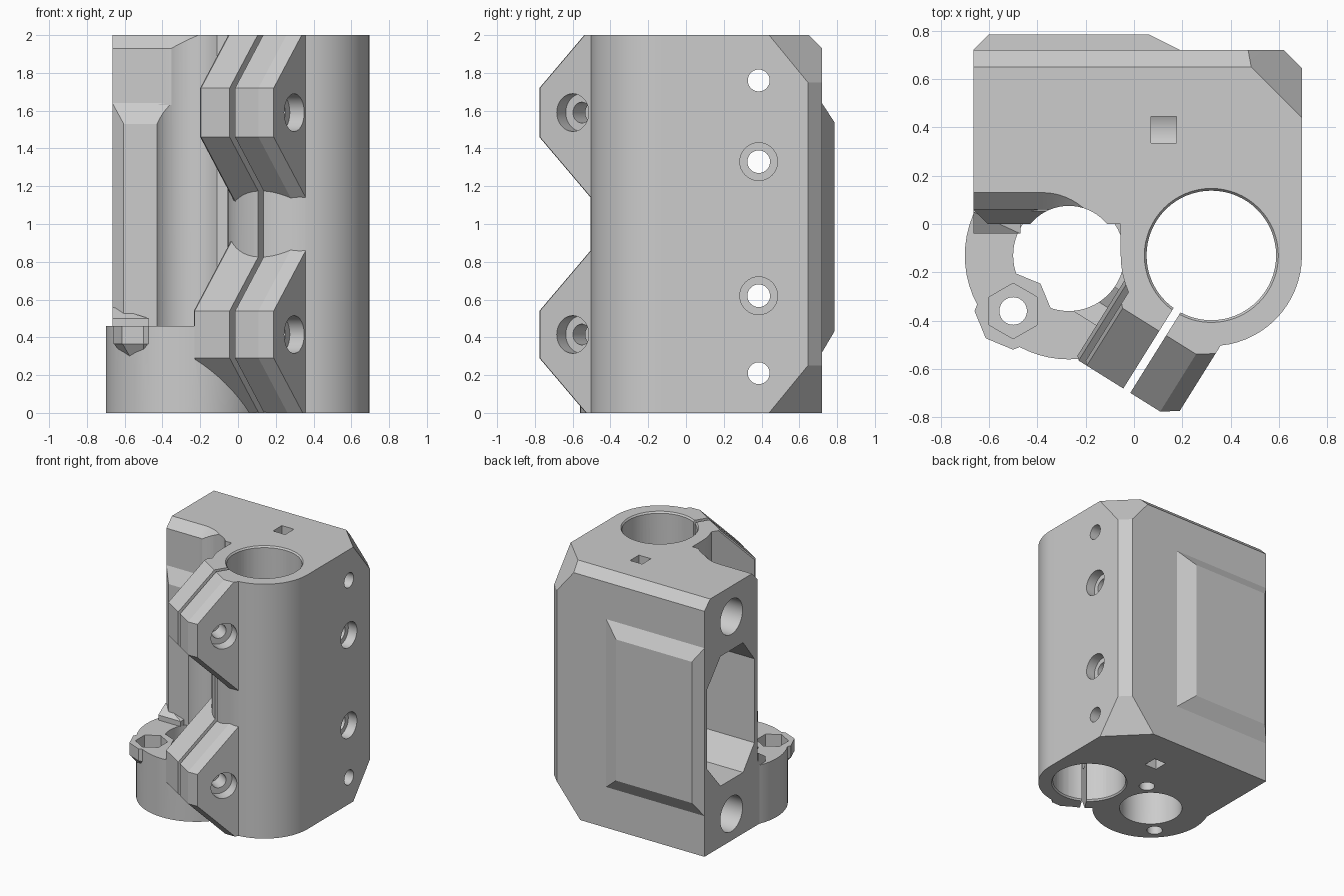
import bpy, bmesh, math
from mathutils import Vector

cube = bpy.data.objects.get("Cube")
if cube:
    bpy.data.objects.remove(cube, do_unlink=True)

grey = bpy.data.materials.new("plain grey")
grey.use_nodes = True
COLOUR = (0.604, 0.604, 0.604, 1)
grey.diffuse_color = COLOUR
grey.node_tree.nodes["Principled BSDF"].inputs["Base Color"].default_value = COLOUR


def to_object(name, bm):
    bmesh.ops.recalc_face_normals(bm, faces=bm.faces)
    if bm.calc_volume(signed=True) < 0:
        bmesh.ops.reverse_faces(bm, faces=bm.faces)
    mesh = bpy.data.meshes.new(name)
    bm.to_mesh(mesh)
    bm.free()
    mesh.materials.append(grey)
    ob = bpy.data.objects.new(name, mesh)
    bpy.context.collection.objects.link(ob)
    return ob


def hull(name, points):
    """Convex solid around a handful of points."""
    bm = bmesh.new()
    for p in points:
        bm.verts.new(p)
    bmesh.ops.remove_doubles(bm, verts=bm.verts, dist=0.0005)
    bmesh.ops.convex_hull(bm, input=bm.verts)
    loose = [v for v in bm.verts if not v.link_faces]
    bmesh.ops.delete(bm, geom=loose, context="VERTS")
    return to_object(name, bm)


def box(name, x, y, z):
    return hull(name, [(a, b, c) for a in x for b in y for c in z])


def prism(name, outline, z):
    return hull(name, [(x, y, h) for x, y in outline for h in z])


def side_prism(name, outline, x):
    return hull(name, [(h, y, z) for y, z in outline for h in x])


def tube(name, start, end, r1, r2=None, sides=64):
    """Cylinder or cone between two points."""
    start, end = Vector(start), Vector(end)
    axis = end - start
    bm = bmesh.new()
    bmesh.ops.create_cone(bm, cap_ends=True, segments=sides, radius1=r1,
                          radius2=r1 if r2 is None else r2, depth=axis.length)
    bm.transform(axis.to_track_quat("Z", "Y").to_matrix().to_4x4())
    bmesh.ops.translate(bm, verts=bm.verts, vec=(start + end) / 2)
    return to_object(name, bm)


def volume(mesh):
    bm = bmesh.new()
    bm.from_mesh(mesh)
    result = bm.calc_volume(signed=True)
    bm.free()
    return result


def combine(other, mode, sign):
    """Boolean that accepts only a result with a plausible change of volume."""
    before, limit = volume(body.data), volume(other.data) + 0.0005
    for solver in ("MANIFOLD", "EXACT", "FLOAT"):
        mod = body.modifiers.new(other.name, "BOOLEAN")
        mod.operation, mod.solver, mod.object = mode, solver, other
        bpy.context.view_layer.update()
        graph = bpy.context.evaluated_depsgraph_get()
        mesh = bpy.data.meshes.new_from_object(body.evaluated_get(graph))
        body.modifiers.remove(mod)
        if 1e-7 < sign * (volume(mesh) - before) < limit:
            body.data = mesh
            break
    bpy.data.objects.remove(other, do_unlink=True)


def add(ob):
    combine(ob, "UNION", 1)


def cut(ob):
    combine(ob, "DIFFERENCE", -1)


BORE = Vector((0.32, -0.13))
NUT = Vector((-0.27, -0.13))
OUT = Vector((-0.53, -0.848))    # direction of the clamp slit
ACROSS = Vector((0.848, -0.53))  # direction of the clamp bolts


def clamp_point(t, p, z):
    v = BORE + OUT * t + ACROSS * p
    return (v.x, v.y, z)


# Main block with bevelled back edges and corners
LEFT, RIGHT, BACK = -0.665, 0.695, 0.72
body = hull("carriage_body",
            [(x, 0, z) for x in (LEFT, RIGHT) for z in (0, 2)]
            + [(RIGHT, 0.44, z) for z in (0, 2)]
            + [(RIGHT, 0.645, z) for z in (0.25, 1.75)]
            + [(0.62, BACK, z) for z in (0.25, 1.75)]
            + [(LEFT, BACK, 0), (0.415, BACK, 0), (LEFT, BACK, 1.93), (0.472, BACK, 1.93),
               (LEFT, 0.65, 2), (0.485, 0.65, 2)])

# Raised plate on the back
add(hull("back_plate",
         [(x, 0.70, z) for x in (LEFT, 0.22) for z in (0.29, 1.67)]
         + [(x, BACK, z) for x in (LEFT, 0.19) for z in (0.32, 1.64)]
         + [(x, 0.785, z) for x in (-0.60, 0.06) for z in (0.43, 1.54)]))

# Relief on the upper front left
cut(side_prism("upper_relief_low", [(-0.3, 1.53), (0, 1.53), (0.06, 1.64), (0.06, 2.1),
                                    (-0.3, 2.1)], (-0.9, -0.38)))
cut(side_prism("upper_relief_lip", [(-0.3, 1.93), (0.06, 1.93), (0.14, 2.01), (-0.3, 2.01)],
               (-0.9, -0.38)))
for z1, z2, r1, r2 in [(1.53, 1.64, 0.13, 0.19), (1.63, 1.94, 0.19, 0.19),
                       (1.93, 2.01, 0.19, 0.27)]:
    cut(tube("relief_round", (-0.38, -0.13, z1), (-0.38, -0.13, z2), r1, r2))
cut(prism("front_corner", [(-0.675, 0.07), (-0.59, -0.015), (-0.8, -0.015), (-0.8, 0.07)],
          (0.5, 2.1)))

# Bearing housing
ring = [(BORE.x + 0.375 * math.cos(a), BORE.y + 0.375 * math.sin(a))
        for a in (i * math.pi / 32 for i in range(64))]
add(prism("bearing_housing", ring + [(RIGHT, 0.1), (-0.055, 0.1)], (0, 2)))

# Nut holder and its small shelf
add(tube("nut_holder", (*NUT, 0), (*NUT, 0.46), 0.43))
add(hull("shelf", [(x, y, z) for x in (LEFT, -0.47) for y in (-0.04, 0.05)
                   for z in (0.4, 0.5)] + [(LEFT, 0.05, 0.56)]))

# Clamp ears, lofted across the slit with a bevelled outer side
for name, low, high, reach in [("lower_ear", 0.29, 0.54, -0.25),
                               ("upper_ear", 1.46, 1.72, -0.21)]:
    points = []
    for p, inset in [(reach, 0.015), (reach + 0.015, 0), (0.163, 0), (0.23, 0.045)]:
        tip = 0.66 - inset
        for z, sign in ((low, -1), (high, 1)):
            rise = min(tip - 0.1, 2 - high if sign > 0 else low)
            points += [clamp_point(tip, p, z),
                       clamp_point(tip - rise, p, z + sign * rise),
                       clamp_point(0.1, p, z + sign * rise)]
    add(hull(name, points))

# Lead screw passage, bearing bore and slit
cut(tube("nut_hole", (*NUT, -0.1), (*NUT, 0.461), 0.23))
cut(tube("screw_passage", (*NUT, 0.4), (*NUT, 2.1), 0.205))
cut(tube("bearing_bore", (*BORE, -0.1), (*BORE, 2.1), 0.268))
for a, b in ((-0.01, 0.02), (2.01, 1.98)):
    cut(tube("bore_bevel", (*BORE, a), (*BORE, b), 0.285, 0.262))
cut(hull("clamp_slit", [clamp_point(t, p, z) for t in (0.2, 0.9)
                        for p in (-0.017, 0.017) for z in (-0.1, 2.1)]))

# Clamp bolt holes, with round heads on one side and hex nuts on the other
for z in (0.415, 1.59):
    cut(tube("bolt_hole", clamp_point(0.41, -0.4, z), clamp_point(0.41, 0.4, z), 0.055, sides=32))
    cut(tube("bolt_head", clamp_point(0.41, 0.14, z), clamp_point(0.41, 0.4, z), 0.1, sides=32))
    cut(tube("bolt_nut", clamp_point(0.41, -0.4, z), clamp_point(0.41, -0.16, z), 0.1, sides=6))

# Screw boss with hex pocket, and the opposite screw hole
SX, SY = -0.5, -0.36
add(tube("screw_boss_taper", (SX, SY, 0.27), (SX, SY, 0.37), 0.08, 0.16, 8))
add(tube("screw_boss", (SX, SY, 0.365), (SX, SY, 0.46), 0.16, sides=8))
cut(tube("hex_pocket", (SX, SY, 0.33), (SX, SY, 0.6), 0.115, sides=6))
cut(tube("screw_hole", (SX, SY, -0.1), (SX, SY, 0.5), 0.057, sides=32))
cut(tube("rear_screw_hole", (-0.04, 0.1, -0.1), (-0.04, 0.1, 0.36), 0.057, sides=32))

# Belt slot: wide at the mouth, narrower behind
cut(side_prism("belt_slot", [(0.1, 0.66), (0.24, 0.48), (0.52, 0.48), (0.69, 0.68),
                             (0.69, 1.3), (0.52, 1.5), (0.24, 1.5), (0.1, 1.32)],
               (-0.9, 0.03)))
cut(box("inner_slot", (-0.1, 0.5), (0.21, 0.55), (0.5, 1.48)))

# Rod sockets with end holes, and square pockets reaching them
for z, pocket in ((0.21, (-0.1, 0.2)), (1.76, (1.77, 2.1))):
    cut(tube("rod_socket", (-0.9, 0.385, z), (0.55, 0.385, z), 0.138))
    cut(tube("rod_end_hole", (0.5, 0.385, z), (0.9, 0.385, z), 0.058, sides=32))
    cut(box("square_pocket", (0.07, 0.175), (0.335, 0.445), pocket))

# Pulley holes with counterbores
for z in (0.62, 1.33):
    cut(tube("pulley_hole", (0.4, 0.385, z), (0.9, 0.385, z), 0.06, sides=32))
    cut(tube("pulley_counterbore", (0.62, 0.385, z), (0.9, 0.385, z), 0.1, sides=32))

# Smooth round walls, keep the edges crisp
bpy.ops.object.select_all(action="DESELECT")
body.select_set(True)
bpy.context.view_layer.objects.active = body
bpy.ops.object.shade_smooth_by_angle(angle=math.radians(25))
